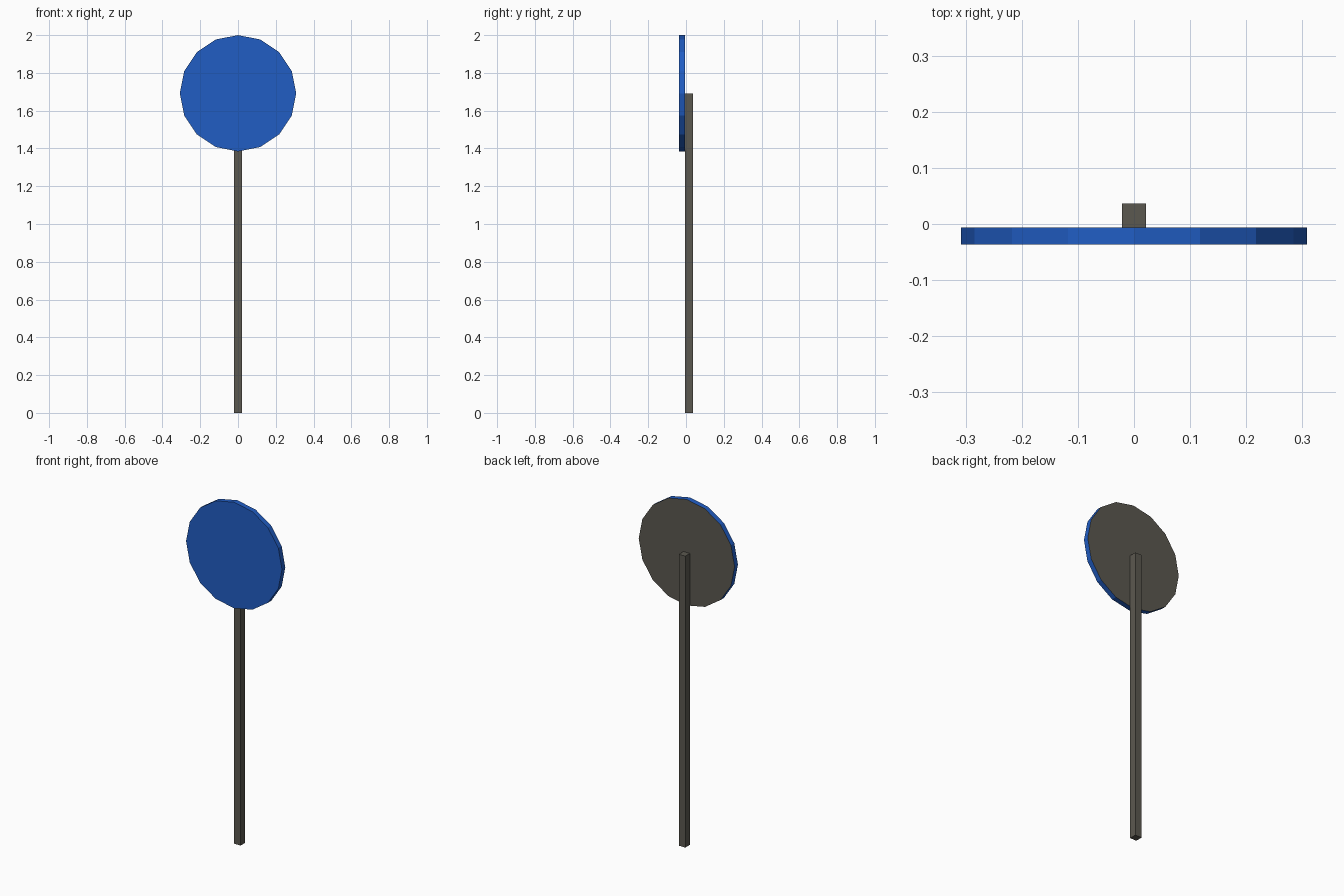
import bpy, bmesh, math
from mathutils import Matrix, Vector

if "Cube" in bpy.data.objects:
    bpy.data.objects.remove(bpy.data.objects["Cube"])


def material(name, rgb):
    m = bpy.data.materials.new(name)
    m.diffuse_color = (*rgb, 1)
    m.use_nodes = True
    m.node_tree.nodes["Principled BSDF"].inputs["Base Color"].default_value = m.diffuse_color
    return m


blue = material("sign blue", (0.015, 0.11, 0.55))
grey = material("metal grey", (0.105, 0.098, 0.08))

R, CZ = 0.308, 1.692
FRONT, SEAM, BACK = -0.0365, -0.006, 0.0365


def make_object(name, bm, mats):
    bmesh.ops.recalc_face_normals(bm, faces=bm.faces)
    mesh = bpy.data.meshes.new(name)
    bm.to_mesh(mesh)
    bm.free()
    for m in mats:
        mesh.materials.append(m)
    obj = bpy.data.objects.new(name, mesh)
    bpy.context.collection.objects.link(obj)
    return obj


# Sixteen-sided sign disc: blue front and rim, grey back
bm = bmesh.new()
ring = [bm.verts.new((R * math.cos(i * math.tau / 16), FRONT,
                      CZ + R * math.sin(i * math.tau / 16))) for i in range(16)]
face = bm.faces.new(ring)
ext = bmesh.ops.extrude_face_region(bm, geom=[face], use_keep_orig=True)
moved = [g for g in ext["geom"] if isinstance(g, bmesh.types.BMVert)]
bmesh.ops.translate(bm, verts=moved, vec=Vector((0, SEAM - FRONT, 0)))
bmesh.ops.recalc_face_normals(bm, faces=bm.faces)
for f in bm.faces:
    f.material_index = 1 if f.normal.y > 0.9 else 0
make_object("sign_disc", bm, [blue, grey])

# Square post reaching up to the centre of the disc
bm = bmesh.new()
bmesh.ops.create_cube(bm, size=1, matrix=Matrix.Translation((0, (SEAM + BACK) / 2, CZ / 2))
                      @ Matrix.Diagonal((0.042, BACK - SEAM, CZ, 1)))
make_object("post", bm, [grey])
